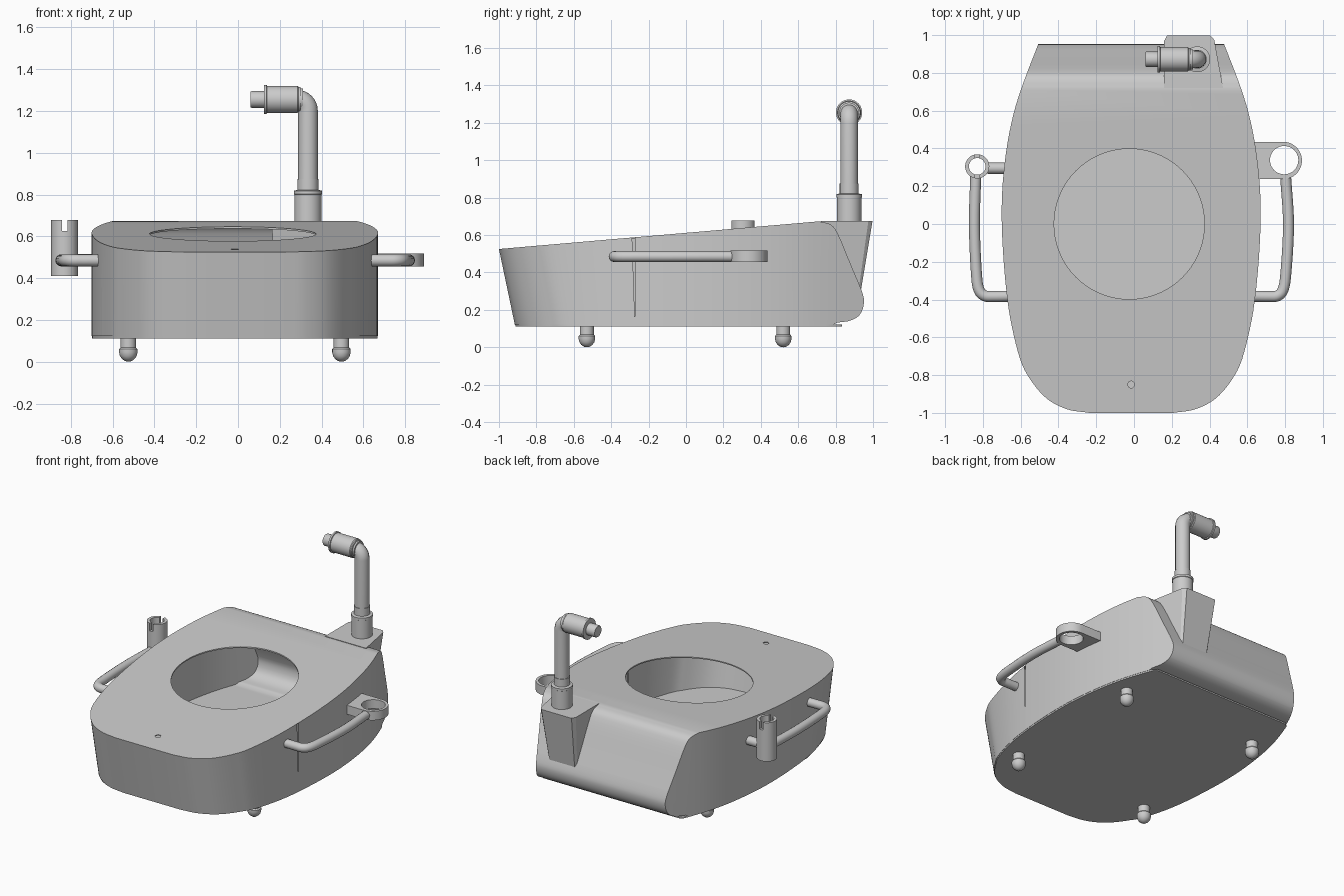
import bpy, bmesh, math
from mathutils import Vector, Matrix

if "Cube" in bpy.data.objects:
    bpy.data.objects.remove(bpy.data.objects["Cube"])

CX = -0.015  # body centre line


def finish(name, bm, smooth=True, angle=32):
    bmesh.ops.remove_doubles(bm, verts=bm.verts, dist=1e-5)
    bmesh.ops.recalc_face_normals(bm, faces=bm.faces)
    me = bpy.data.meshes.new(name)
    bm.to_mesh(me)
    bm.free()
    ob = bpy.data.objects.new(name, me)
    bpy.context.collection.objects.link(ob)
    if smooth:
        shade(ob, angle)
    return ob


def activate(ob):
    bpy.ops.object.select_all(action='DESELECT')
    ob.select_set(True)
    bpy.context.view_layer.objects.active = ob


def shade(ob, angle=32):
    activate(ob)
    bpy.ops.object.shade_smooth_by_angle(angle=math.radians(angle))


def boolean(ob, cutter, op='DIFFERENCE'):
    mod = ob.modifiers.new("cut", 'BOOLEAN')
    mod.operation, mod.object, mod.solver = op, cutter, 'EXACT'
    activate(ob)
    bpy.ops.object.modifier_apply(modifier=mod.name)
    bpy.data.objects.remove(cutter)


def spline(pts, n=6):
    """Catmull-Rom curve through the points."""
    p = [Vector(q) for q in pts]
    p = [2 * p[0] - p[1]] + p + [2 * p[-1] - p[-2]]
    out = []
    for i in range(1, len(p) - 2):
        a, b, c, d = p[i - 1:i + 3]
        for k in range(n):
            t = k / n
            out.append(0.5 * (2 * b + (c - a) * t + (2 * a - 5 * b + 4 * c - d) * t * t
                              + (3 * b - a - 3 * c + d) * t ** 3))
    return out + [p[-2]]


def loft(name, lower, upper, **kw):
    bm = bmesh.new()
    lo = [bm.verts.new(v) for v in lower]
    up = [bm.verts.new(v) for v in upper]
    bm.faces.new(lo)
    bm.faces.new(up)
    for i in range(len(lo)):
        j = (i + 1) % len(lo)
        bm.faces.new((lo[i], lo[j], up[j], up[i]))
    return finish(name, bm, **kw)


def lathe(name, prof, loc, axis='Z', closed=False, steps=40):
    """Turn an (r, h) profile about an axis through loc."""
    bm = bmesh.new()
    vs = [bm.verts.new((r, 0, h)) for r, h in prof]
    for i in range(len(vs) if closed else len(vs) - 1):
        bm.edges.new((vs[i], vs[(i + 1) % len(vs)]))
    bmesh.ops.spin(bm, geom=bm.verts[:] + bm.edges[:], cent=(0, 0, 0), axis=(0, 0, 1),
                   angle=2 * math.pi, steps=steps)
    rot = Matrix.Rotation(math.pi / 2, 4, 'Y') if axis == 'X' else Matrix()
    bm.transform(Matrix.Translation(loc) @ rot)
    return finish(name, bm)


def rod(name, pts, r):
    cu = bpy.data.curves.new(name, 'CURVE')
    cu.dimensions, cu.bevel_depth, cu.bevel_resolution, cu.use_fill_caps = '3D', r, 6, True
    sp = cu.splines.new('POLY')
    sp.points.add(len(pts) - 1)
    for q, v in zip(sp.points, pts):
        q.co = (*v, 1)
    ob = bpy.data.objects.new(name, cu)
    bpy.context.collection.objects.link(ob)
    activate(ob)
    bpy.ops.object.convert(target='MESH')
    shade(bpy.context.object, 40)


def box(name, lo, hi):
    c = [(lo[0], lo[1]), (hi[0], lo[1]), (hi[0], hi[1]), (lo[0], hi[1])]
    return loft(name, [(*p, lo[2]) for p in c], [(*p, hi[2]) for p in c], smooth=False)


# Body outline (half width, y) from the flat nose to the tapered tail
HALF = spline([(0.22, -1), (0.34, -0.98), (0.45, -0.92), (0.54, -0.81), (0.597, -0.68), (0.655, -0.4),
               (0.685, 0), (0.67, 0.32), (0.61, 0.63), (0.485, 0.97), (0.45, 1.05)])


def outline(z, inset=0.0, ymax=9):
    """Plan ring at height z; the nose leans back towards the bottom."""
    half = []
    for x, y in HALF:
        w = min(max((-0.3 - y) / 0.5, 0), 1)
        y2 = y + w * (inset + 0.085 * (0.525 - z) / 0.405)
        if y2 < ymax:
            half.append((x - inset, y2))
        else:
            half.append((x - inset, ymax))
            break
    return ([(CX + x, y, z) for x, y in half]
            + [(CX - x, y, z) for x, y in reversed(half)])


TAIL = spline([(0.71, 0.673), (0.775, 0.655), (0.815, 0.6), (0.88, 0.445), (0.94, 0.3), (0.951, 0.235),
               (0.93, 0.175), (0.88, 0.143), (0.81, 0.132)], 4)


def body_solid(name, inset, scale):
    """Plan outline intersected with the side profile."""
    solid = loft(name, outline(0.0, inset), outline(0.8, inset))
    prof = [(-1.2, 0.508)] + [tuple(p) for p in TAIL] + [(0.79, 0.122), (-1.2, 0.122)]
    prof = [(0.3 + (y - 0.3) * scale if y > 0 else y, 0.3 + (z - 0.3) * scale) for y, z in prof]
    side = loft("profile", [(-1, y, z) for y, z in prof], [(1, y, z) for y, z in prof])
    boolean(solid, side, 'INTERSECT')
    return solid


# Hollow body with the round opening and the small drain hole
body = body_solid("body_shell", 0.0, 1.0)
boolean(body, body_solid("inner", 0.015, 0.972))
for x, y, r, n in ((-0.025, 0, 0.398, 72), (CX, -0.85, 0.018, 20)):
    boolean(body, lathe("hole", [(0, 0.4), (r, 0.4), (r, 0.9), (0, 0.9)], (x, y, 0), steps=n))
shade(body)

# Base plate
loft("base_plate", outline(0.112, 0.002, 0.835), outline(0.122, 0.002, 0.835))

# Rear mounting block for the pipe
top = [(0.16, 0.72), (0.16, 0.97), (0.175, 0.997), (0.405, 0.997), (0.425, 0.975), (0.472, 0.72)]
low = [(0.185, 0.80), (0.185, 0.92), (0.195, 0.932), (0.385, 0.932), (0.395, 0.92), (0.42, 0.80)]
loft("pipe_block", [(*p, 0.285) for p in low], [(*p, 0.674) for p in top], smooth=False)

# Standing pipe: collar, elbow and side nozzle
PX, PY, PZ = 0.335, 0.872, 1.255
lathe("pipe_collar", [(0, 0.67), (0.065, 0.67), (0.065, 0.80), (0.068, 0.802), (0.068, 0.818),
                      (0.05, 0.822), (0.05, 0.875), (0, 0.875)], (PX, PY, 0))
arc = [(PX - 0.055 + 0.055 * math.cos(a), PY, PZ - 0.055 + 0.055 * math.sin(a))
       for a in (i * math.pi / 16 for i in range(9))]
rod("elbow_pipe", [(PX, PY, 0.82)] + arc + [(0.2, PY, PZ)], 0.047)
lathe("nozzle", [(0, 0.06), (0.037, 0.06), (0.04, 0.065), (0.04, 0.125), (0.07, 0.125), (0.07, 0.137),
                 (0.064, 0.139), (0.064, 0.285), (0.06, 0.29), (0.06, 0.298), (0.053, 0.3),
                 (0.053, 0.312), (0, 0.312)], (0, PY, PZ), 'X')

# Side handles
HZ = 0.485


def handle(name, pts):
    rod(name, [(x, y, HZ) for x, y in spline(pts, 5)], 0.029)


handle("left_handle", [(-0.64, -0.382), (-0.74, -0.384), (-0.79, -0.38), (-0.822, -0.345),
                       (-0.835, -0.25), (-0.845, 0.0), (-0.838, 0.25)])
handle("right_handle", [(0.61, -0.382), (0.71, -0.384), (0.76, -0.38), (0.79, -0.345),
                        (0.805, -0.25), (0.818, 0.0), (0.803, 0.248)])

# Left holder tube with a slotted top, joined to the body by a stub
holder = lathe("left_holder_tube", [(0.044, 0.41), (0.064, 0.41), (0.064, 0.677), (0.044, 0.677)],
               (-0.83, 0.305, 0), closed=True)
boolean(holder, box("slot", (-0.843, 0.2, 0.625), (-0.817, 0.4, 0.7)))
shade(holder)
rod("left_holder_stub", [(-0.775, 0.295, HZ), (-0.65, 0.295, HZ)], 0.03)

# Right ring bracket
rim = [(0.79 + 0.099 * math.cos(a), 0.336 + 0.099 * math.sin(a))
       for a in (-math.pi / 2 + i * math.pi / 24 for i in range(25))]
plan = [(0.6, 0.435), (0.6, 0.237)] + rim
bracket = loft("right_ring_bracket", [(*p, 0.455) for p in plan], [(*p, 0.517) for p in plan])
boolean(bracket, lathe("hole", [(0, 0.4), (0.075, 0.4), (0.075, 0.6), (0, 0.6)], (0.795, 0.338, 0)))
boolean(bracket, body_solid("trim", 0.008, 0.99))
shade(bracket)

# Rounded feet
for sx, side in ((-0.525, "left"), (0.495, "right")):
    for sy, end in ((-0.53, "front"), (0.52, "back")):
        lathe(f"{end}_{side}_foot", [(0, 0), (0.016, 0.003), (0.03, 0.013), (0.04, 0.027), (0.044, 0.045),
                                     (0.044, 0.06), (0.037, 0.068), (0.037, 0.115), (0, 0.115)],
              (sx, sy, 0), steps=24)
